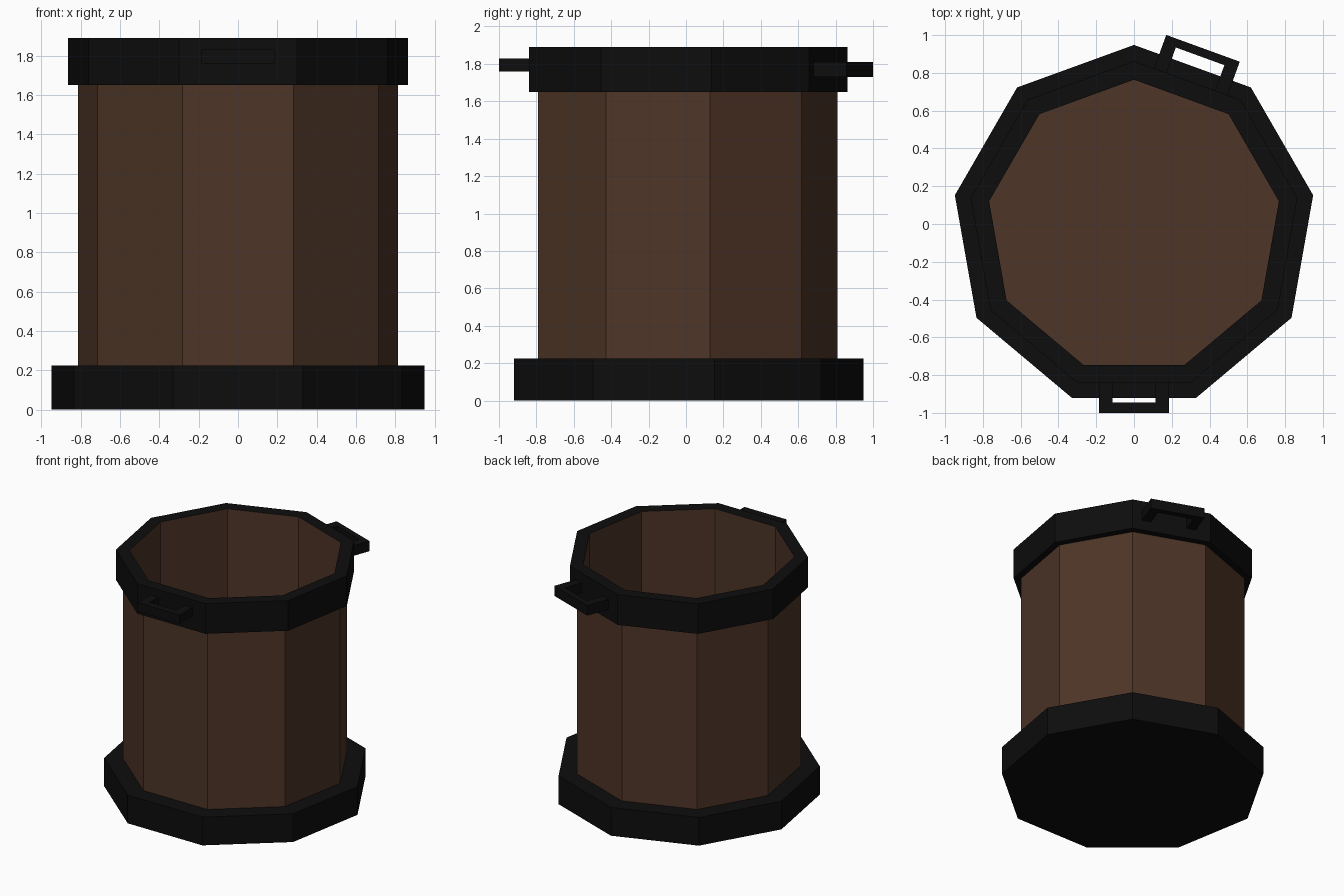
import bpy
import bmesh
from math import cos, sin, radians, tau
from mathutils import Matrix

if "Cube" in bpy.data.objects:
    bpy.data.objects.remove(bpy.data.objects["Cube"])

SIDES = 9
CY = -0.015            # polygon centre, so the bounds are centred on y = 0


def material(name, rgb):
    m = bpy.data.materials.new(name)
    m.diffuse_color = (*rgb, 1)
    m.use_nodes = True
    m.node_tree.nodes["Principled BSDF"].inputs["Base Color"].default_value = m.diffuse_color
    return m


wood = material("dark_wood", (0.075, 0.035, 0.02))
iron = material("black_iron", (0.004, 0.004, 0.004))


def finish(bm, name, mat):
    me = bpy.data.meshes.new(name)
    bm.to_mesh(me)
    bm.free()
    me.materials.append(mat)
    ob = bpy.data.objects.new(name, me)
    bpy.context.collection.objects.link(ob)
    return ob


def lathe(name, profile, mat, cap_start=False, cap_end=False):
    """Nine-sided revolve of (radius, z) points, a corner pointing to +y."""
    bm = bmesh.new()
    rings = []
    for r, z in profile:
        rings.append([bm.verts.new((r * cos(tau * (i / SIDES + 0.25)),
                                    CY + r * sin(tau * (i / SIDES + 0.25)), z))
                      for i in range(SIDES)])
    for a, b in zip(rings, rings[1:]):
        for i in range(SIDES):
            j = (i + 1) % SIDES
            bm.faces.new((a[i], a[j], b[j], b[i]))
    if cap_start:
        bm.faces.new(rings[0][::-1])
    if cap_end:
        bm.faces.new(rings[-1])
    return finish(bm, name, mat)


def handle(name, angle, shift, half, reach, bar, z0, z1):
    """U-shaped grip: out along +x, then turned to face the given angle."""
    root = 0.815
    inner = half - 0.07
    pts = [(root, -half), (reach, -half), (reach, half), (root, half),
           (root, inner), (reach - bar, inner), (reach - bar, -inner), (root, -inner)]
    bm = bmesh.new()
    face = bm.faces.new([bm.verts.new((x, y + shift, z0)) for x, y in pts])
    out = bmesh.ops.extrude_face_region(bm, geom=[face])["geom"]
    bmesh.ops.translate(bm, vec=(0, 0, z1 - z0),
                        verts=[v for v in out if isinstance(v, bmesh.types.BMVert)])
    bmesh.ops.recalc_face_normals(bm, faces=bm.faces)
    bm.transform(Matrix.Translation((0, CY, 0)) @ Matrix.Rotation(radians(angle), 4, 'Z'))
    return finish(bm, name, iron)


# Foot band with closed underside
lathe("base_band", [(0.963, 0), (0.963, 0.225), (0.825, 0.225)], iron, cap_start=True)
# Outer staves
lathe("outer_wall", [(0.825, 0.225), (0.825, 1.65)], wood)
# Rim band
lathe("rim_band", [(0.825, 1.65), (0.878, 1.65), (0.878, 1.89), (0.779, 1.89)], iron)
# Inside wall and floor
lathe("inner_wall", [(0.779, 1.89), (0.779, 0.2)], wood, cap_end=True)

# Grips on the front face and the back right face
handle("front_handle", -90, 0.0, 0.185, 0.985, 0.055, 1.76, 1.83)
handle("back_handle", 70, -0.02, 0.207, 1.013, 0.045, 1.73, 1.81)
